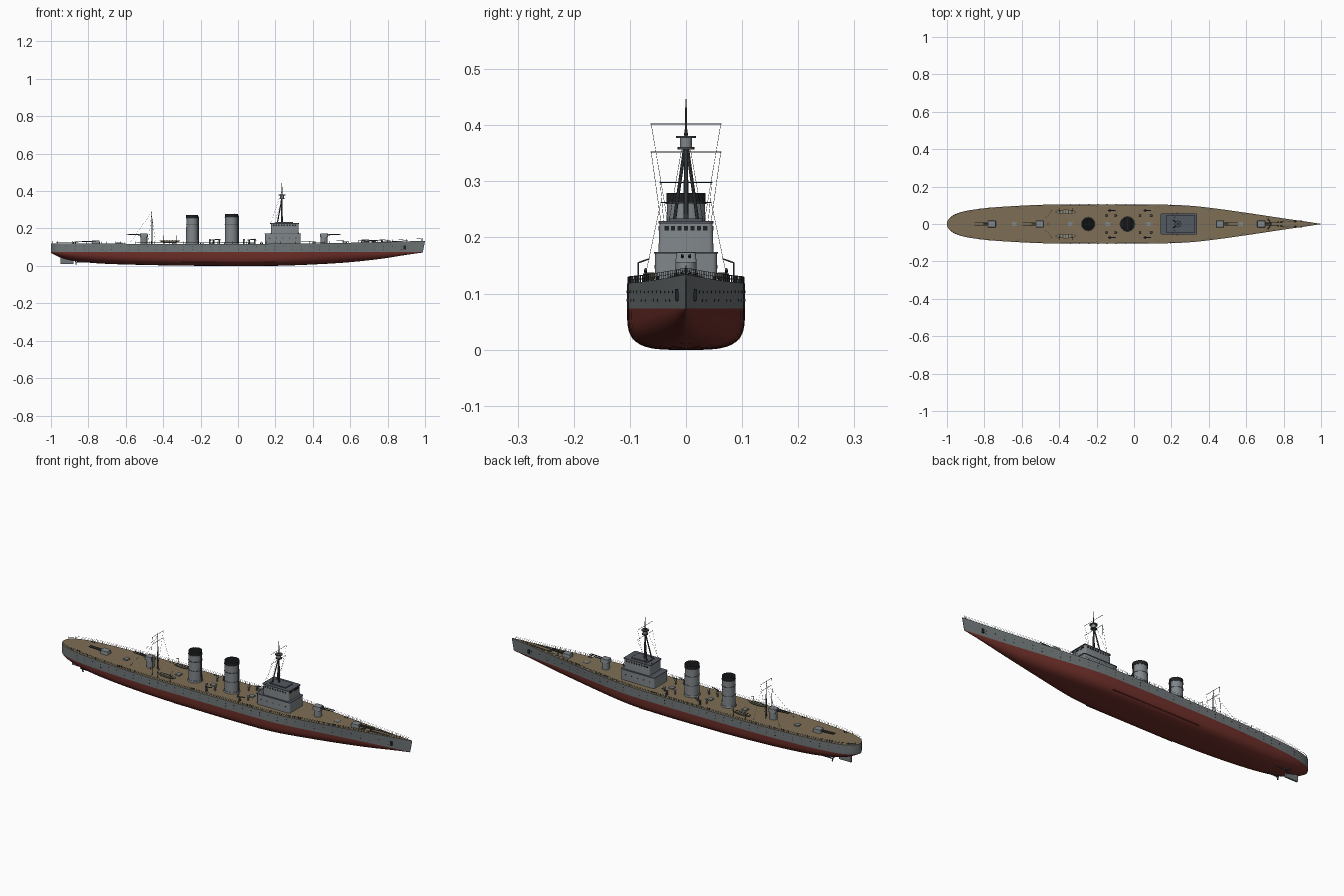
import bpy, bmesh, math
from mathutils import Vector, Matrix

if "Cube" in bpy.data.objects:
    bpy.data.objects.remove(bpy.data.objects["Cube"])


def material(name, r, g, b):
    m = bpy.data.materials.new(name)
    m.diffuse_color = [((c / 255 + 0.055) / 1.055) ** 2.4 for c in (r, g, b)] + [1]
    m.use_nodes = True
    m.node_tree.nodes["Principled BSDF"].inputs["Base Color"].default_value = m.diffuse_color
    return m


GREY = material("hull grey", 112, 118, 120)
UPPER = material("superstructure grey", 128, 134, 138)
RED = material("antifouling red", 112, 48, 42)
DECK = material("wood deck", 126, 111, 86)
ROOF = material("roof dark grey", 84, 88, 97)
BLACK = material("soot black", 32, 33, 35)
STEEL = material("fitting steel", 72, 76, 80)
BOAT = material("boat buff", 142, 134, 112)


def finish(name, bm, mats, angle=35):
    bmesh.ops.recalc_face_normals(bm, faces=bm.faces)
    me = bpy.data.meshes.new(name)
    bm.to_mesh(me)
    bm.free()
    for m in mats:
        me.materials.append(m)
    me.shade_smooth()
    me.set_sharp_from_angle(angle=math.radians(angle))
    ob = bpy.data.objects.new(name, me)
    bpy.context.collection.objects.link(ob)
    return ob


def rods(name, items, mat, seg=8):
    """Cylinders or cones between points: (start, end, radius, end_radius)."""
    bm = bmesh.new()
    for a, b, r, *r2 in items:
        a, b = Vector(a), Vector(b)
        d = b - a
        M = Matrix.Translation((a + b) / 2) @ d.to_track_quat('Z', 'Y').to_matrix().to_4x4()
        bmesh.ops.create_cone(bm, cap_ends=True, segments=seg, radius1=r,
                              radius2=r2[0] if r2 else r, depth=d.length, matrix=M)
    return finish(name, bm, [mat])


def boxes(name, items, mat, bevel=0, taper=1):
    """Boxes given by opposite corners; bevel rounds the upright edges."""
    out = bmesh.new()
    for lo, hi in items:
        bm = bmesh.new()
        lo, hi = Vector(lo), Vector(hi)
        s, c = hi - lo, (lo + hi) / 2
        bmesh.ops.create_cube(bm, size=1)
        for v in bm.verts:
            k = taper if v.co.z > 0 else 1
            v.co = c + Vector((v.co.x * s.x * k, v.co.y * s.y * k, v.co.z * s.z))
        if bevel:
            up = [e for e in bm.edges if abs(e.verts[0].co.z - e.verts[1].co.z) > s.z / 2]
            bmesh.ops.bevel(bm, geom=up, offset=bevel, segments=3, profile=0.5, affect='EDGES')
        tmp = bpy.data.meshes.new("tmp")
        bm.to_mesh(tmp)
        bm.free()
        out.from_mesh(tmp)
        bpy.data.meshes.remove(tmp)
    return finish(name, out, [mat])


def curve(pts):
    """Smooth interpolation through (x, value) points."""
    def slope(i):
        a, b = pts[max(i - 1, 0)], pts[min(i + 1, len(pts) - 1)]
        return (b[1] - a[1]) / (b[0] - a[0])

    def f(x):
        i = 0
        while i < len(pts) - 2 and x > pts[i + 1][0]:
            i += 1
        (x0, y0), (x1, y1) = pts[i], pts[i + 1]
        h = x1 - x0
        t = (x - x0) / h
        return ((2*t**3 - 3*t*t + 1) * y0 + (t**3 - 2*t*t + t) * h * slope(i)
                + (3*t*t - 2*t**3) * y1 + (t**3 - t*t) * h * slope(i + 1))
    return f


# Hull lines
WL = 0.073
beam = curve([(-1, .010), (-.99, .028), (-.97, .045), (-.93, .062), (-.85, .078), (-.72, .091),
              (-.5, .1025), (-.3, .105), (0, .105), (.2, .1025), (.32, .096), (.45, .081),
              (.6, .060), (.8, .030), (.9, .0155), (1, .001)])
keel = curve([(-1, .069), (-.95, .045), (-.87, .026), (-.74, .013), (-.5, .005), (-.2, .0005), (.2, .0005),
              (.45, .010), (.6, .020), (.75, .036), (.9, .058), (1, .0715)])
sheer = curve([(-1, .121), (-.5, .118), (0, .118), (.4, .120), (.7, .126), (1, .134)])
full = curve([(-1, 1.9), (-.6, 3), (-.2, 3.6), (.2, 3.5), (.6, 2.3), (1, 1.6)])


def half(x, z):
    """Half width of the topsides, with flare toward the bow."""
    t = min(max((x - .3) / .7, 0), 1)
    f = min(max((sheer(x) - z) / (sheer(x) - WL), 0), 1)
    return beam(x) * (1 - .25 * t * f)


def section(x):
    pts = []
    p = 2 / full(x)
    for i in range(10):
        a = math.pi / 2 * i / 9
        pts.append((half(x, WL) * math.sin(a) ** p, WL - (WL - keel(x)) * max(math.cos(a), 0) ** p))
    pts[-1] = (half(x, WL), WL)
    for i in range(1, 4):
        z = WL + (sheer(x) - WL) * i / 3
        pts.append((half(x, z), z))
    rake = max(0, (x - .8) / .2) * .012
    return [(x - rake * min(1, (sheer(x) - z) / (sheer(x) - WL)), y, z) for y, z in pts]


bm = bmesh.new()
stations = [-math.cos(math.pi * i / 64) for i in range(65)]
rings = []
for x in stations:
    s = section(x)
    rings.append([[bm.verts.new((px, sy * py, pz)) for px, py, pz in s] for sy in (-1, 1)])
for a, b in zip(rings, rings[1:]):
    for s in (0, 1):
        for k in range(12):
            f = bm.faces.new((a[s][k], b[s][k], b[s][k + 1], a[s][k + 1]))
            f.material_index = 1 if k < 9 else 0
    bm.faces.new((a[0][-1], b[0][-1], b[1][-1], a[1][-1])).material_index = 2
for r in (rings[0], rings[-1]):
    for k in range(12):
        f = bm.faces.new((r[0][k], r[0][k + 1], r[1][k + 1], r[1][k]))
        f.material_index = 1 if k < 9 else 0
bmesh.ops.remove_doubles(bm, verts=bm.verts, dist=1e-5)
finish("hull", bm, [GREY, RED, DECK])

# Deck edge railing, portholes and anchors
rail, holes = [], []
for s in (-1, 1):
    edge = [(-.99 + 1.97 * i / 76) for i in range(77)]
    P = [Vector((x, s * max(beam(x) - .002, 0.0005), sheer(x))) for x in edge]
    for i, p in enumerate(P):
        rail.append((p, p + Vector((0, 0, .012)), .0006))
        if i:
            for h in (.006, .012):
                rail.append((P[i - 1] + Vector((0, 0, h)), p + Vector((0, 0, h)), .0004))
    for i in range(38):
        x = -.92 + i * .0485
        for z in ((.103, .088) if i % 3 else (.103,)):
            y = half(x, z)
            holes.append(((x, s * (y - .003), z), (x, s * (y + .0008), z), .0021))
rods("deck_railing", rail, STEEL, 4)
rods("portholes", holes, BLACK, 8)
boxes("anchors", [((.885, s * .0165 - .003, .088), (.897, s * .0165 + .003, .108)) for s in (-1, 1)], BLACK)

# Rudder, propeller shafts and propellers
boxes("rudder", [((-.95, -.004, .010), (-.88, .004, .062))], GREY)
rods("propeller_shafts", [((-.70, s * .035, .022), (-.87, s * .035, .021), .003) for s in (-1, 1)], STEEL)
boxes("shaft_struts", [((-.85, s * .035 - .0015, .02), (-.84, s * .035 + .0015, .045)) for s in (-1, 1)], STEEL)
rods("propellers", [((-.868, s * .035, .021), (-.868 - .003 * math.sin(a), s * .035 + .014 * math.cos(a),
     .021 + .014 * math.sin(a)), .002, .004) for s in (-1, 1) for a in (.5, 2.6, 4.7)], STEEL, 6)
boxes("bilge_keels", [((-.3, s * .092 - .003, .018), (.2, s * .092 + .003, .020)) for s in (-1, 1)], RED)

# Bridge block
boxes("bridge_lower", [((.145, -.055, .112), (.335, .055, .172))], UPPER, .008)
boxes("bridge_lower_deck", [((.142, -.057, .171), (.338, .057, .1745))], ROOF, .008)
boxes("bridge_upper", [((.175, -.049, .174), (.325, .049, .225))], UPPER, .008, .97)
boxes("bridge_roof", [((.172, -.049, .225), (.327, .049, .229))], ROOF, .008)
boxes("roof_house", [((.20, -.030, .229), (.295, .030, .234))], ROOF, .004)
win = [((.320, y - .0038, .2125), (.3245, y + .0038, .2205)) for y in [(-3 + i) * .0115 for i in range(7)]]
for s in (-1, 1):
    win += [((x - .004, s * .0475 - .0014, .2125), (x + .004, s * .0475 + .0014, .2205))
            for x in [.19 + .0145 * i for i in range(9)]]
boxes("bridge_windows", win, BLACK)
rods("bridge_portholes", [((x, s * .053, .148), (x, s * .0558, .148), .003)
     for s in (-1, 1) for x in (.17, .205, .24, .275, .31)], BLACK, 10)

# Funnels
for n, x, r, top in (("aft_funnel", -.245, .032, .272), ("fore_funnel", -.035, .035, .278)):
    rods(n, [((x, 0, .115), (x, 0, top - .016), r + .001, r - .001)], UPPER, 32)
    rods(n + "_base", [((x, 0, .115), (x, 0, .126), r + .005, r + .003)], UPPER, 32)
    rods(n + "_cap", [((x, 0, top - .016), (x, 0, top), r)], BLACK, 32)
    rods(n + "_bands", [((x, 0, z), (x, 0, z + .002), r + .0015) for z in (.175, .222, top - .018)], STEEL, 32)
    rods(n + "_grille", [((x + d, -math.sqrt(r*r - d*d), top), (x + d, math.sqrt(r*r - d*d), top), .001)
         for d in [r * k / 4 for k in range(-3, 4)]], STEEL, 4)
    rods(n + "_pipe", [((x + r + .002, 0, .118), (x + r + .002, 0, top - .008), .0025)], STEEL)

# Gun turrets: fore pair points forward, aft pair points back
for n, x, z, d in (("fore_gun", .68, .124, 1), ("fore_raised_gun", .46, .155, 1),
                   ("aft_raised_gun", -.503, .155, -1), ("aft_gun", -.76, .118, -1)):
    rods(n + "_barbette", [((x, 0, .112), (x, 0, z), .019)], UPPER, 24)
    boxes(n + "_house", [((x - .022, -.019, z), (x + .022, .019, z + .018))], UPPER, .005, .9)
    rods(n + "_barrels", [((x + d * .015, y, z + .011), (x + d * .092, y, z + .014), .003, .002)
         for y in (-.0065, .0065)], STEEL, 10)

# Fore tripod mast
M = .235
rods("fore_mast", [((M, 0, .228), (M, 0, .38), .0045, .0035), ((M, 0, .38), (M, 0, .447), .0025, .001)]
     + [((M - .025, s * .021, .228), (M, s * .002, .362), .003) for s in (-1, 1)], STEEL)
rods("lookout_floor", [((M, 0, .357), (M, 0, .361), .015)], STEEL, 16)
rods("lookout_tub", [((M, 0, .361), (M, 0, .377), .011)], UPPER, 16)
rods("lookout_roof", [((M, 0, .377), (M, 0, .381), .018)], STEEL, 16)

# Aft mast
A = -.46
rods("aft_mast", [((A, 0, .115), (A, 0, .21), .004, .003), ((A, 0, .21), (A, 0, .302), .002, .001)], STEEL)

# Yards and rigging
yards, lines = [], []
for x, z, w in ((M, .402, .063), (M, .352, .063), (A, .298, .047), (A, .262, .045)):
    yards.append(((x, -w, z), (x, w, z), .0009))
for s in (-1, 1):
    lines += [((M, s * .062, .402), (M - .02, s * .033, .23)), ((M, s * .062, .352), (M - .04, s * .045, .23)),
              ((M, 0, .402), (M - .06, s * .03, .23)), ((A, s * .046, .298), (A - .02, s * .03, .12)),
              ((A, 0, .29), (A - .12, s * .06, .12)), ((A, s * .045, .262), (A + .02, s * .075, .12))]
rods("yards", yards, STEEL, 6)
rods("rigging", [(a, b, .0004) for a, b in lines], BLACK, 4)

# Ship's boats with davits
for s, side in ((-1, "near"), (1, "far")):
    bm = bmesh.new()
    bmesh.ops.create_uvsphere(bm, u_segments=24, v_segments=12, radius=1)
    for v in bm.verts:
        v.co = Vector((-.365 + .055 * v.co.x, s * .065 + .0115 * v.co.y, .136 + .013 * min(v.co.z, 0)))
    bmesh.ops.remove_doubles(bm, verts=bm.verts, dist=1e-5)
    finish("boat_" + side, bm, [BOAT])
    boxes("boat_seats_" + side, [((x - .002, s * .065 - .009, .1355), (x + .002, s * .065 + .009, .138))
          for x in (-.395, -.38, -.365, -.35, -.335)], STEEL)
    rods("davits_" + side, [q for x in (-.40, -.33) for q in (
         ((x, s * .085, .117), (x, s * .085, .155), .0013),
         ((x, s * .085, .155), (x, s * .065, .162), .0013))], STEEL, 6)

# Deck fittings: ventilators, bollards, light guns, capstans and chains
vents, boll, guns = [], [], []
for s in (-1, 1):
    for x in (-.15, -.10, .03, .09):
        vents += [((x, s * .045, .115), (x, s * .045, .138), .004), ((x - .003, s * .045, .138), (x + .007, s * .045, .140), .005)]
    for x in (-.88, -.62, -.2, .12, .4, .58, .8):
        boll += [((x + d, s * (beam(x) - .012), .115), (x + d, s * (beam(x) - .012), sheer(x) + .007), .0025) for d in (0, .012)]
    for x in (-.13, .06):
        guns += [((x, s * .072, .115), (x, s * .072, .135), .006, .004),
                 ((x - .008, s * .072, .138), (x + .03, s * .072, .143), .0025)]
    boll += [((.77, s * .010, .12), (.77, s * .010, .136), .005)]
    guns += [((.77, s * .010, .129), (.88, s * .014, .1315), .0015),
             ((.735, 0, .129), (.715, s * .028, .129), .003)]
rods("ventilators", vents, UPPER, 12)
rods("bollards_and_capstans", boll, STEEL, 10)
rods("light_guns_and_chains", guns, STEEL, 8)
rods("bow_staff", [((.985, 0, .13), (.985, 0, .15), .0008)], STEEL, 6)
boxes("deck_hatches", [((x - .012, -.012, .115), (x + .012, .012, .124)) for x in (-.64, -.34, -.14, .08, .57)], UPPER)
